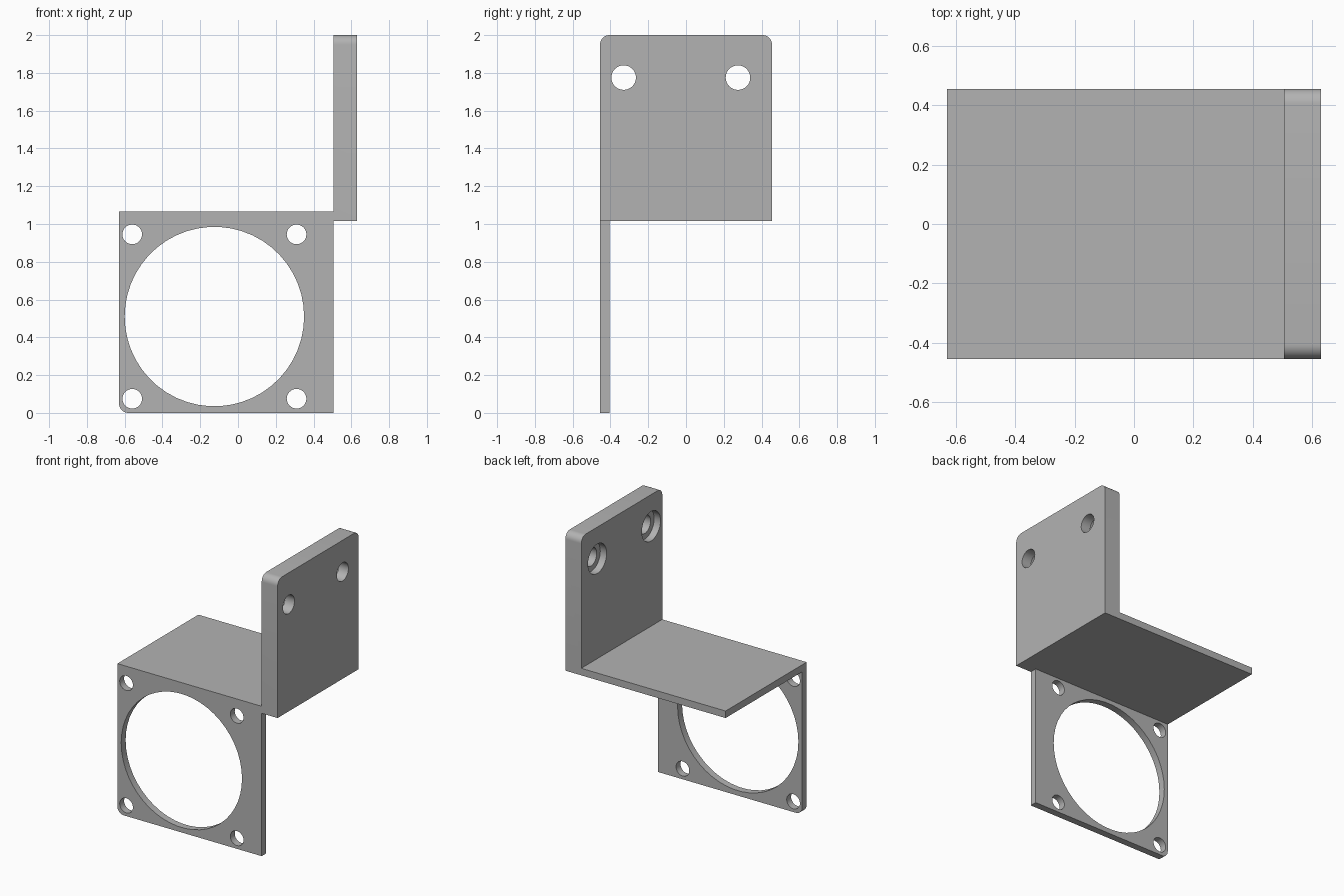
import bpy, bmesh, math
from mathutils import Vector

cube = bpy.data.objects.get("Cube")
if cube:
    bpy.data.objects.remove(cube, do_unlink=True)

grey = bpy.data.materials.new("plain grey")
grey.use_nodes = True
grey.diffuse_color = (0.45, 0.45, 0.45, 1)
grey.node_tree.nodes["Principled BSDF"].inputs["Base Color"].default_value = (0.45, 0.45, 0.45, 1)

# Main dimensions
LEFT, WALL_IN, RIGHT = -0.63, 0.505, 0.63
FRONT, BACK, SHEET = -0.455, 0.455, 0.05
SHELF_LOW, SHELF_TOP, TOP = 1.015, 1.065, 2.0
CORNER = 0.05


def arc(cx, cy, r, start, end, steps):
    """Points along an arc, angles in degrees."""
    angles = [math.radians(start + (end - start) * i / steps) for i in range(steps + 1)]
    return [(cx + r * math.cos(a), cy + r * math.sin(a)) for a in angles]


def circle(cx, cy, r, steps):
    return arc(cx, cy, r, 0, 360, steps)[:-1]


def prism(name, outline, axis, low, high):
    """Extrude an outline along x (outline in y, z) or y (outline in x, z)."""
    place = (lambda a, b: (low, a, b)) if axis == "x" else (lambda a, b: (a, low, b))
    move = Vector((high - low, 0, 0)) if axis == "x" else Vector((0, high - low, 0))
    bm = bmesh.new()
    face = bm.faces.new([bm.verts.new(place(a, b)) for a, b in outline])
    extruded = bmesh.ops.extrude_face_region(bm, geom=[face])["geom"]
    bmesh.ops.translate(bm, vec=move, verts=[v for v in extruded if isinstance(v, bmesh.types.BMVert)])
    bmesh.ops.recalc_face_normals(bm, faces=bm.faces)
    mesh = bpy.data.meshes.new(name)
    bm.to_mesh(mesh)
    bm.free()
    mesh.materials.append(grey)
    obj = bpy.data.objects.new(name, mesh)
    bpy.context.collection.objects.link(obj)
    return obj


def combine(target, other, operation):
    """Apply a boolean and discard the second object."""
    mod = target.modifiers.new("combine", "BOOLEAN")
    mod.operation, mod.solver, mod.object = operation, "EXACT", other
    bpy.context.view_layer.update()
    result = bpy.data.meshes.new_from_object(target.evaluated_get(bpy.context.evaluated_depsgraph_get()))
    target.modifiers.clear()
    target.data = result
    bpy.data.objects.remove(other, do_unlink=True)


# Upright wall with rounded top corners
wall_outline = [(FRONT, SHELF_LOW), (BACK, SHELF_LOW)]
wall_outline += arc(BACK - CORNER, TOP - CORNER, CORNER, 0, 90, 8)
wall_outline += arc(FRONT + CORNER, TOP - CORNER, CORNER, 90, 180, 8)
bracket = prism("bracket", wall_outline, "x", WALL_IN, RIGHT)

# Shelf
shelf = [(LEFT, SHELF_LOW), (WALL_IN, SHELF_LOW), (WALL_IN, SHELF_TOP), (LEFT, SHELF_TOP)]
combine(bracket, prism("shelf", shelf, "y", FRONT, BACK), "UNION")

# Front plate with one rounded lower corner
plate = arc(LEFT + CORNER, CORNER, CORNER, 180, 270, 8)
plate += [(WALL_IN, 0), (WALL_IN, SHELF_TOP), (LEFT, SHELF_TOP)]
combine(bracket, prism("front_plate", plate, "y", FRONT, FRONT + SHEET), "UNION")

# Fan opening and four screw holes in the front plate
holes = [(-0.125, 0.51, 0.475, 50)]
holes += [(x, z, 0.052, 32) for x in (-0.56, 0.31) for z in (0.075, 0.945)]
for hole in holes:
    cutter = prism("hole_cutter", circle(*hole), "y", FRONT - 0.1, FRONT + SHEET + 0.1)
    combine(bracket, cutter, "DIFFERENCE")

# Counterbored mounting holes in the wall
for y in (-0.33, 0.275):
    through = prism("hole_cutter", circle(y, 1.775, 0.065, 32), "x", WALL_IN - 0.1, RIGHT + 0.1)
    combine(bracket, through, "DIFFERENCE")
    recess = prism("recess_cutter", circle(y, 1.775, 0.105, 32), "x", WALL_IN - 0.1, WALL_IN + 0.05)
    combine(bracket, recess, "DIFFERENCE")

# Smooth the curved walls, keep the corners crisp
bpy.ops.object.select_all(action="DESELECT")
bracket.select_set(True)
bpy.context.view_layer.objects.active = bracket
bpy.ops.object.shade_smooth_by_angle(angle=math.radians(30))
